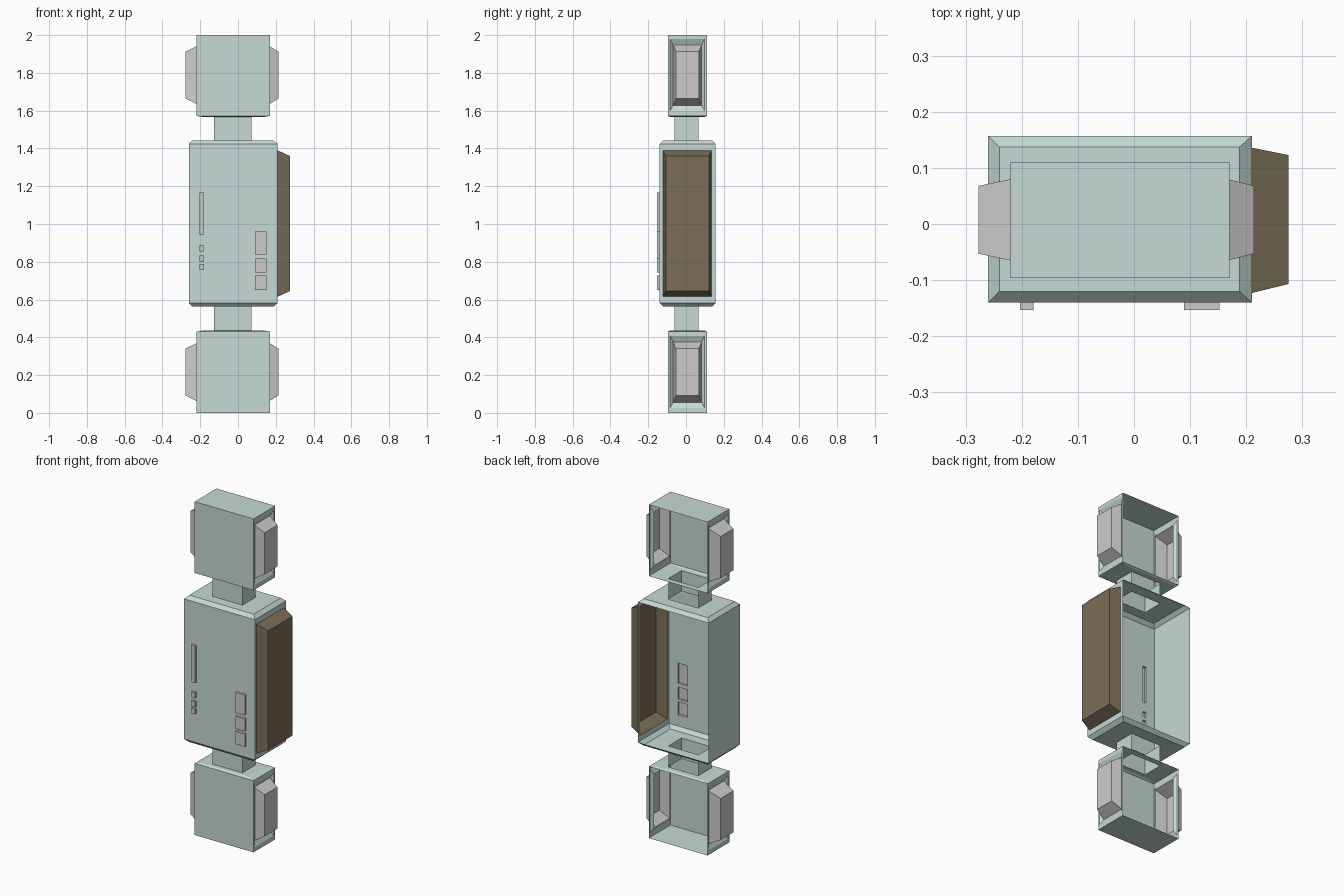
import bpy

if "Cube" in bpy.data.objects:
    bpy.data.objects.remove(bpy.data.objects["Cube"])

def material(name, rgb):
    m = bpy.data.materials.new(name)
    m.diffuse_color = (*rgb, 1)
    m.use_nodes = True
    m.node_tree.nodes["Principled BSDF"].inputs["Base Color"].default_value = m.diffuse_color
    return m

TEAL = material("teal", (0.56, 0.70, 0.67))
BROWN = material("brown", (0.20, 0.155, 0.095))
GREY = material("grey", (0.56, 0.55, 0.55))

class Part:
    """Collects faces of one thin-walled object."""
    def __init__(self, name, mat):
        self.name, self.mat, self.v, self.f = name, mat, [], []

    def face(self, pts, flip=False):
        n = len(self.v)
        self.v += pts
        ids = list(range(n, n + len(pts)))
        self.f.append(ids[::-1] if flip else ids)

    def loft(self, axis, rings, skip=(), start=False, end=False, flip=False):
        """Skin rectangles (pos, u0, u1, v0, v1); skip holds (segment, side) pairs."""
        def corners(r):
            p, a, b, c, d = r
            uv = [(a, c), (b, c), (b, d), (a, d)]
            return [(u, v, p) if axis == 'z' else (p, u, v) for u, v in uv]
        rs = [corners(r) for r in rings]
        for s, (a, b) in enumerate(zip(rs, rs[1:])):
            for i in range(4):
                if (s, i) not in skip:
                    j = (i + 1) % 4
                    self.face([a[i], a[j], b[j], b[i]], flip)
        if start:
            self.face(rs[0], not flip)
        if end:
            self.face(rs[-1], flip)

    def front_panel(self, y, outer, holes):
        """Wall facing -y with rectangular holes (x0, x1, z0, z1)."""
        rects = [outer] + holes
        xs = sorted({x for r in rects for x in r[:2]})
        zs = sorted({z for r in rects for z in r[2:]})
        for a, b in zip(xs, xs[1:]):
            for c, d in zip(zs, zs[1:]):
                mx, mz = (a + b) / 2, (c + d) / 2
                if not any(h[0] < mx < h[1] and h[2] < mz < h[3] for h in holes):
                    self.face([(a, y, c), (b, y, c), (b, y, d), (a, y, d)])

    def build(self):
        me = bpy.data.meshes.new(self.name)
        me.from_pydata(self.v, [], self.f)
        me.materials.append(self.mat)
        ob = bpy.data.objects.new(self.name, me)
        bpy.context.collection.objects.link(ob)
        bpy.ops.object.select_all(action='DESELECT')
        bpy.context.view_layer.objects.active = ob
        ob.select_set(True)
        bpy.ops.object.mode_set(mode='EDIT')
        bpy.ops.mesh.select_all(action='SELECT')
        bpy.ops.mesh.remove_doubles(threshold=0.0001)
        bpy.ops.object.mode_set(mode='OBJECT')

FRONT, RIGHT, BACK, LEFT = range(4)
NECK = (-0.128, 0.072, -0.06, 0.065)

# Buttons and slots on the front
buttons = [(0.089, 0.152, a, b) for a, b in ((0.838, 0.96), (0.743, 0.817), (0.65, 0.727))]
slots = [(-0.203, -0.179, a, b) for a, b in
         ((0.944, 1.167), (0.854, 0.886), (0.80, 0.833), (0.756, 0.788))]

# Main body: chamfered shell, open at the back
FULL, INSET = (-0.26, 0.21, -0.14, 0.157), (-0.24, 0.188, -0.12, 0.137)
body = Part("body", TEAL)
body.loft('z', [(0.562, *NECK), (0.562, *INSET), (0.582, *FULL), (1.423, *FULL),
                (1.443, *INSET), (1.443, *NECK)],
          skip={(2, FRONT), (2, RIGHT), (2, BACK)})
body.front_panel(-0.14, (-0.26, 0.21, 0.582, 1.423), buttons + slots)
window = (0.21, -0.123, 0.136, 0.615, 1.39)
body.loft('x', [(0.21, -0.14, 0.157, 0.582, 1.423), window])
body.build()

# Brown tapered side panel
panel = Part("side_panel", BROWN)
panel.loft('x', [window, (0.275, -0.107, 0.123, 0.645, 1.36)], end=True)
panel.build()

for name, rects in (("button", buttons), ("slot", slots)):
    for i, (a, b, c, d) in enumerate(rects):
        p = Part(f"{name}_{i + 1}", GREY)
        p.loft('z', [(c, a, b, -0.153, -0.14), (d, a, b, -0.153, -0.14)],
               skip={(0, BACK)}, start=True, end=True)
        p.build()

# Short necks joining the body to the end boxes
for name, z0, z1 in (("upper_neck", 1.443, 1.566), ("lower_neck", 0.437, 0.562)):
    p = Part(name, TEAL)
    p.loft('z', [(z0, *NECK), (z1, *NECK)], skip={(0, BACK)})
    p.build()

# End boxes with framed, recessed sides and grey side pods
BOX, LIP = (-0.22, 0.17, -0.096, 0.11), (-0.18, 0.13, -0.083, 0.097)
for name, z in (("upper", 1.572), ("lower", 0.002)):
    top = z + 0.428
    box = Part(name + "_box", TEAL)
    gaps = (RIGHT, BACK, LEFT)
    if name == "upper":
        box.loft('z', [(1.566, *NECK), (1.566, *LIP), (z, *BOX), (top, *BOX)],
                 skip={(2, g) for g in gaps}, end=True)
    else:
        z = 0.0
        box.loft('z', [(z, *BOX), (top, *BOX), (0.437, *LIP), (0.437, *NECK)],
                 skip={(0, g) for g in gaps}, start=True)
    for side, s, x, tip in (("right", 1, 0.17, 0.214), ("left", -1, -0.22, -0.277)):
        base = (x - s * 0.015, -0.068, 0.083, z + 0.056, z + 0.376)
        box.loft('x', [(x, -0.096, 0.11, z, top),
                       (x, -0.084, 0.097, z + 0.027, z + 0.407), base], flip=s < 0)
        pod = Part(f"{name}_{side}_pod", GREY)
        pod.loft('x', [base, (tip, -0.053, 0.068, z + 0.092, z + 0.341)],
                 end=True, flip=s < 0)
        pod.build()
    box.build()
